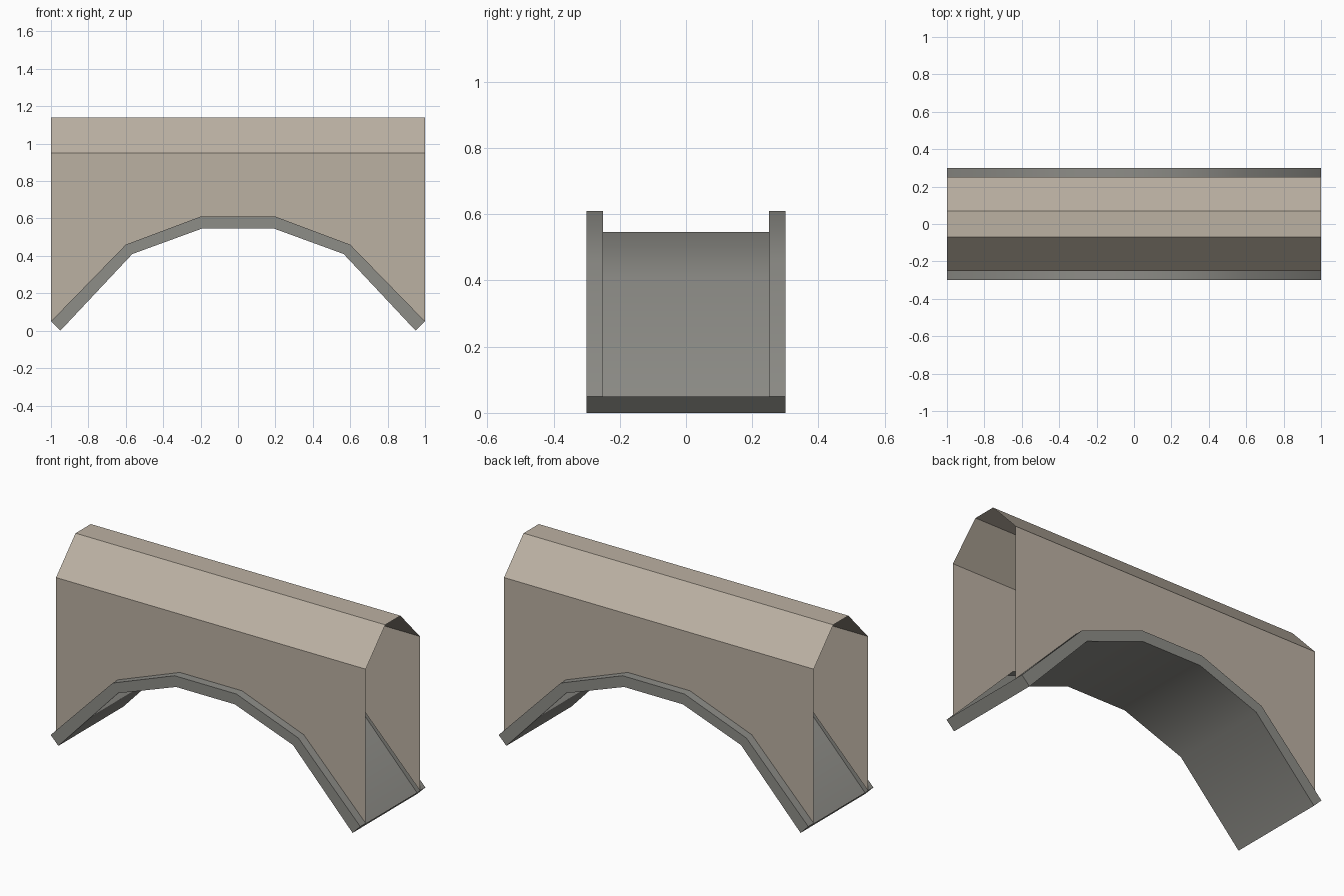
import bpy, bmesh, math

if "Cube" in bpy.data.objects:
    bpy.data.objects.remove(bpy.data.objects["Cube"])

# Arch stations: outer (x, z) and inner (x, z), left half mirrored to the right
half = [((-1.0, 0.05), (-0.95, 0.0)),
        ((-0.6, 0.46), (-0.565, 0.41)),
        ((-0.2, 0.61), (-0.19, 0.547))]
stations = half + [((-o[0], o[1]), (-i[0], i[1])) for o, i in reversed(half)]


def material(name, color):
    m = bpy.data.materials.new(name)
    m.diffuse_color = (*color, 1.0)
    m.use_nodes = True
    m.node_tree.nodes["Principled BSDF"].inputs["Base Color"].default_value = m.diffuse_color
    return m


def loft(name, sections, mat, caps=False):
    """Skin a row of open cross-sections, optionally closing both ends."""
    bm = bmesh.new()
    rows = [[bm.verts.new(p) for p in s] for s in sections]
    for a, b in zip(rows, rows[1:]):
        for k in range(len(a) - 1):
            bm.faces.new((a[k], b[k], b[k + 1], a[k + 1]))
    if caps:
        bm.faces.new(rows[0])
        bm.faces.new(rows[-1][::-1])
    mesh = bpy.data.meshes.new(name)
    bm.to_mesh(mesh)
    bm.free()
    mesh.materials.append(mat)
    obj = bpy.data.objects.new(name, mesh)
    bpy.context.collection.objects.link(obj)
    return obj


stone = material("warm_stone", (0.50, 0.44, 0.365))
grey = material("grey_trim", (0.27, 0.267, 0.245))

# Grey arch: rim ledges, side bands and underside, open above between the walls
arch = loft("arch_trim", [
    [(ox, 0.25, oz), (ox, 0.3, oz), (ix, 0.3, iz),
     (ix, -0.3, iz), (ox, -0.3, oz), (ox, -0.25, oz)]
    for (ox, oz), (ix, iz) in stations], grey, caps=True)
bpy.context.view_layer.objects.active = arch
arch.select_set(True)
bpy.ops.object.shade_smooth_by_angle(angle=math.radians(35))

# Thin walls and chamfered roof, open at both ends
loft("walls_and_roof", [
    [(x, -0.25, z), (x, -0.25, 0.95), (x, -0.07, 1.14),
     (x, 0.07, 1.14), (x, 0.25, 0.95), (x, 0.25, z)]
    for (x, z), _ in stations], stone)
